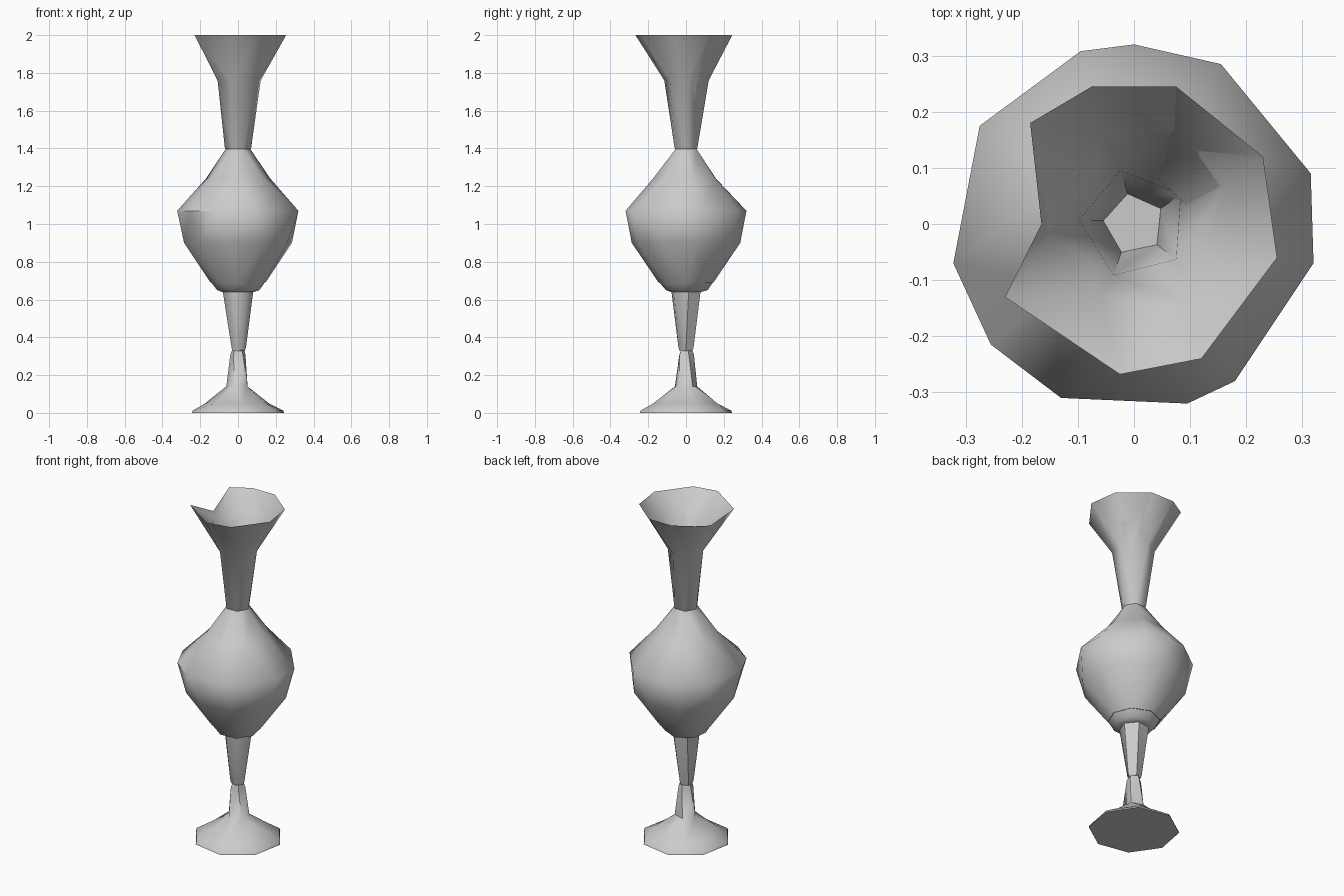
import bpy, bmesh, math

if "Cube" in bpy.data.objects:
    bpy.data.objects.remove(bpy.data.objects["Cube"])

glaze = bpy.data.materials.new("grey glaze")
glaze.diffuse_color = (0.6, 0.6, 0.6, 1)
glaze.use_nodes = True
glaze.node_tree.nodes["Principled BSDF"].inputs["Base Color"].default_value = glaze.diffuse_color


def ring(r, z, n, turn=0, cx=0, cy=0):
    """Regular ring of n points, turned by degrees."""
    a0 = math.radians(turn)
    return [(cx + r * math.cos(a0 + math.tau * i / n),
             cy + r * math.sin(a0 + math.tau * i / n), z) for i in range(n)]


def level(points, z):
    return [(x, y, z) for x, y in points]


def bridge(bm, low, high):
    """Stitch two rings with different point counts, walking round by angle."""
    def by_angle(vs):
        cx = sum(v.co.x for v in vs) / len(vs)
        cy = sum(v.co.y for v in vs) / len(vs)
        key = lambda v: math.atan2(v.co.y - cy, v.co.x - cx) % math.tau
        vs = sorted(vs, key=key)
        return vs, [key(v) for v in vs]
    a, ta = by_angle(low)
    b, tb = by_angle(high)
    na, nb = len(a), len(b)
    ta += [t + math.tau for t in ta]
    tb += [t + math.tau for t in tb]
    i = j = 0
    while i < na or j < nb:
        step_a = j >= nb or (i < na and ta[i] + ta[i + 1] <= tb[j] + tb[j + 1])
        if step_a:
            bm.faces.new((a[i % na], a[(i + 1) % na], b[j % nb]))
            i += 1
        else:
            bm.faces.new((a[i % na], b[(j + 1) % nb], b[j % nb]))
            j += 1


def shell(name, rings, cap_low=False, cap_high=False, flip=False, angle=50):
    bm = bmesh.new()
    loops = [[bm.verts.new(p) for p in r] for r in rings]
    for low, high in zip(loops, loops[1:]):
        bridge(bm, low, high)
    if cap_low:
        bm.faces.new(loops[0][::-1])
    if cap_high:
        bm.faces.new(loops[-1])
    if flip:
        bmesh.ops.reverse_faces(bm, faces=bm.faces[:])
    mesh = bpy.data.meshes.new(name)
    bm.to_mesh(mesh)
    bm.free()
    mesh.materials.append(glaze)
    ob = bpy.data.objects.new(name, mesh)
    bpy.context.collection.objects.link(ob)
    bpy.context.view_layer.objects.active = ob
    ob.select_set(True)
    bpy.ops.object.shade_smooth_by_angle(angle=math.radians(angle))
    ob.select_set(False)


# Foot: flat octagonal base, uneven lip, sloping up to the lower stem
shell("foot", [
    ring(0.25, 0.0, 8, 12),
    ring(0.245, 0.012, 8, 12),
    ring(0.175, 0.05, 7, 20),
    ring(0.062, 0.14, 5, 35),
    ring(0.042, 0.31, 5, 20),
    ring(0.034, 0.33, 5, 20),
], cap_low=True, cap_high=True)

# Upper stem, widening toward the bowl
shell("stem", [
    ring(0.036, 0.328, 5, 0),
    ring(0.042, 0.345, 5, 0),
    ring(0.083, 0.65, 6, 10),
], cap_low=True, cap_high=True)

# Collar under the bowl
shell("collar", [
    ring(0.085, 0.64, 6, 10),
    ring(0.115, 0.65, 7, -10),
    ring(0.145, 0.695, 8, 0),
], cap_low=True, cap_high=True)

# Bulbous bowl with an eleven-sided belly
belly = [(0.32, -0.07), (0.315, 0.09), (0.155, 0.285), (0, 0.32),
         (-0.095, 0.308), (-0.275, 0.175), (-0.322, -0.07),
         (-0.255, -0.215), (-0.13, -0.31), (0.095, -0.32), (0.18, -0.28)]
shell("bowl", [
    ring(0.145, 0.69, 8, 0),
    ring(0.29, 0.90, 10, 10),
    level(belly, 1.07),
    ring(0.175, 1.24, 7, 12),
    ring(0.07, 1.39, 6, 0),
    ring(0.064, 1.40, 6, 0),
], cap_low=True, cap_high=True)

# Flared neck: outer and inner walls share the uneven rim
rim = [(0.255, -0.06, 2), (0.23, 0.12, 2), (0.075, 0.245, 2),
       (-0.075, 0.245, 2), (-0.185, 0.18, 2), (-0.165, 0, 1.93),
       (-0.23, -0.13, 2), (-0.025, -0.268, 2), (0.12, -0.24, 2)]
throat = [(0.12, 0.01), (0.0, 0.12), (-0.085, 0.075),
          (-0.108, -0.01), (-0.04, -0.115), (0.085, -0.085)]
shell("neck_outer", [
    ring(0.064, 1.395, 6, 0),
    ring(0.07, 1.405, 6, 0),
    level(throat, 1.76),
    rim,
], angle=60)

# Inner wall pokes through the outer one in a few creased panels
creases = [(0.115, -0.15, 1.92), (0.165, 0.07, 1.88), (0.08, 0.17, 1.9),
           (-0.06, 0.165, 1.9), (-0.15, -0.02, 1.89), (-0.06, -0.13, 1.87)]
shell("neck_inner", [
    ring(0.055, 1.41, 5, 30),
    ring(0.098, 1.74, 5, -40),
    creases,
    rim,
], cap_low=True, flip=True, angle=60)
